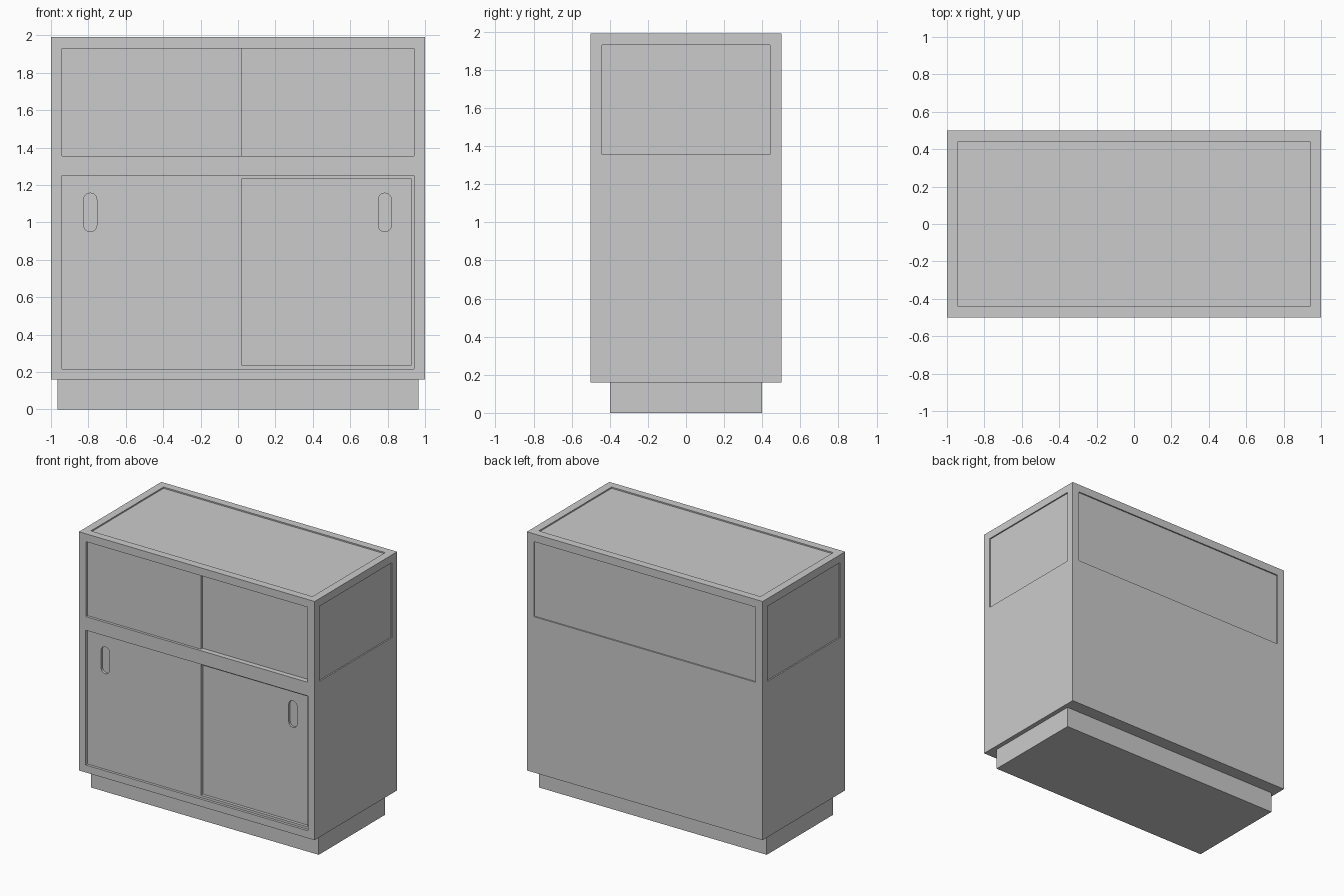
import bpy, bmesh, math

if "Cube" in bpy.data.objects:
    bpy.data.objects.remove(bpy.data.objects["Cube"])


def box(name, x, y, z):
    """Axis-aligned block from (min, max) pairs."""
    bm = bmesh.new()
    bmesh.ops.create_cube(bm, size=1)
    for v in bm.verts:
        v.co = [lo + (c + 0.5) * (hi - lo) for c, (lo, hi) in zip(v.co, (x, y, z))]
    return finish(name, bm)


def finish(name, bm):
    bmesh.ops.recalc_face_normals(bm, faces=bm.faces)
    me = bpy.data.meshes.new(name)
    bm.to_mesh(me)
    bm.free()
    ob = bpy.data.objects.new(name, me)
    bpy.context.collection.objects.link(ob)
    return ob


def front_frame(name, hx, z, hx_in, z_in, y):
    """Rectangular frame facing the front, made of two stiles and two rails."""
    for s, side in ((-1, "left"), (1, "right")):
        box(f"{name}_{side}_stile", sorted((s * hx_in, s * hx)), y, z)
    box(name + "_bottom_rail", (-hx_in, hx_in), y, (z[0], z_in[0]))
    box(name + "_top_rail", (-hx_in, hx_in), y, (z_in[1], z[1]))


def finger_pull(door, x, z, y, depth=0.018, r=0.035, half=0.068):
    """Pill-shaped recess cut into a door face."""
    bm = bmesh.new()
    pts = []
    for i in range(26):
        k = i if i < 13 else i - 1
        a = math.pi * k / 12
        pts.append((x + r * math.cos(a), z + r * math.sin(a) + (half if i < 13 else -half)))
    face = bm.faces.new([bm.verts.new((px, y - 0.02, pz)) for px, pz in pts])
    ext = bmesh.ops.extrude_face_region(bm, geom=[face])["geom"]
    for v in ext:
        if isinstance(v, bmesh.types.BMVert):
            v.co.y = y + depth
    cutter = finish(door.name + "_pull_cutter", bm)
    cutter.hide_render = True
    cutter.hide_set(True)
    cutter.display_type = 'WIRE'
    mod = door.modifiers.new("finger_pull", 'BOOLEAN')
    mod.operation = 'DIFFERENCE'
    mod.solver = 'EXACT'
    mod.object = cutter


T, TOP, FLOOR, DECK = 0.06, 1.99, 0.16, 1.355

# Plinth and lower carcass
box("plinth", (-0.965, 0.965), (-0.4, 0.4), (0, FLOOR))
box("base_panel", (-1, 1), (-0.5, 0.5), (FLOOR, 0.217))
box("display_deck", (-1, 1), (-0.5, 0.5), (1.25, DECK))
box("lower_back", (-0.942, 0.942), (0.44, 0.5), (0.217, 1.25))
for s, side in ((-1, "left"), (1, "right")):
    box(f"lower_{side}_side", sorted((s * 0.942, s)), (-0.5, 0.5), (0.217, 1.25))

# Sliding doors inside a narrow lip, left one in front
front_frame("door_lip", 0.942, (0.217, 1.25), 0.925, (0.235, 1.235), (-0.48, -0.43))
left_door = box("left_door", (-0.925, 0.022), (-0.48, -0.457), (0.235, 1.235))
right_door = box("right_door", (-0.02, 0.925), (-0.457, -0.432), (0.235, 1.235))
finger_pull(left_door, -0.79, 1.053, -0.48)
finger_pull(right_door, 0.785, 1.053, -0.457)

# Upper display frame: corner posts and top rails
for sx, nx in ((-1, "left"), (1, "right")):
    for sy, ny in ((-1, "front"), (1, "back")):
        box(f"{ny}_{nx}_post", sorted((sx * (1 - T), sx)),
            sorted((sy * (0.5 - T), sy * 0.5)), (DECK, TOP - T))
    box(f"{nx}_top_rail", sorted((sx * (1 - T), sx)), (-0.5, 0.5), (TOP - T, TOP))
for sy, ny in ((-1, "front"), (1, "back")):
    box(f"{ny}_top_rail", (-1 + T, 1 - T), sorted((sy * (0.5 - T), sy * 0.5)), (TOP - T, TOP))

# Recessed glass panes
box("top_pane", (-1 + T, 1 - T), (-0.5 + T, 0.5 - T), (TOP - 0.03, TOP - 0.01))
box("back_pane", (-1 + T, 1 - T), (0.47, 0.49), (DECK, TOP - T))
for s, side in ((-1, "left"), (1, "right")):
    box(f"{side}_side_pane", sorted((s * 0.97, s * 0.99)), (-0.5 + T, 0.5 - T), (DECK, TOP - T))
box("front_left_pane", (-1 + T, 0.022), (-0.48, -0.46), (DECK, TOP - T))
box("front_right_pane", (-0.02, 1 - T), (-0.46, -0.44), (DECK, TOP - T))
